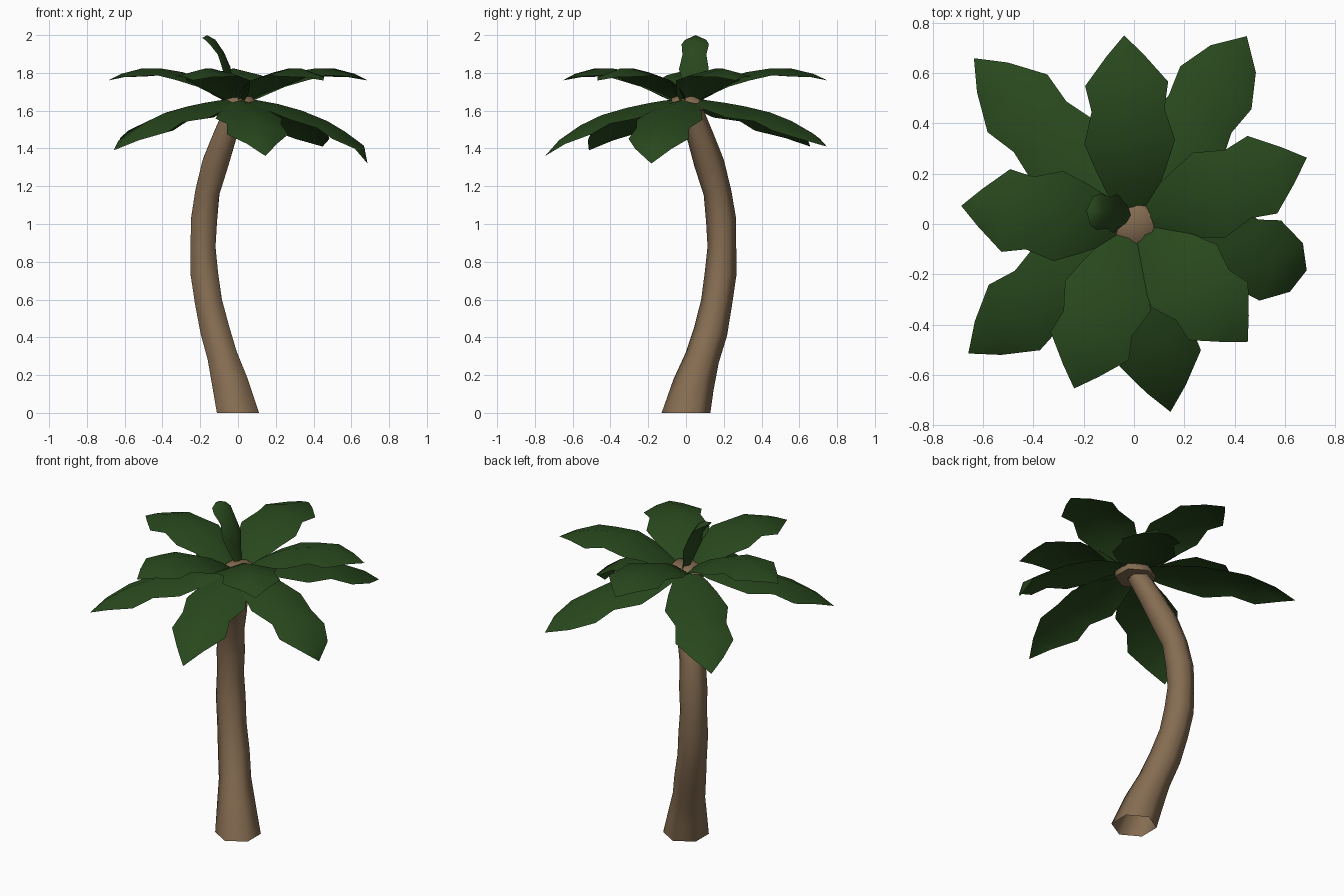
import bpy, bmesh, math
from mathutils import Vector

cube = bpy.data.objects.get("Cube")
if cube:
    bpy.data.objects.remove(cube, do_unlink=True)


def material(name, color):
    m = bpy.data.materials.new(name)
    m.use_nodes = True
    m.diffuse_color = (*color, 1)
    bsdf = m.node_tree.nodes["Principled BSDF"]
    bsdf.inputs["Base Color"].default_value = (*color, 1)
    bsdf.inputs["Roughness"].default_value = 0.9
    return m


BARK = material("bark_brown", (0.235, 0.15, 0.083))
GREEN = material("leaf_green", (0.021, 0.064, 0.012))


def finish(bm, name, mat, angle):
    mesh = bpy.data.meshes.new(name)
    bm.to_mesh(mesh)
    bm.free()
    mesh.materials.append(mat)
    ob = bpy.data.objects.new(name, mesh)
    bpy.context.collection.objects.link(ob)
    bpy.ops.object.select_all(action="DESELECT")
    ob.select_set(True)
    bpy.context.view_layer.objects.active = ob
    bpy.ops.object.shade_smooth_by_angle(angle=math.radians(angle))


def bridge(bm, rows, closed):
    """Quads between successive rows of vertices."""
    n = len(rows[0])
    for a, b in zip(rows, rows[1:]):
        for i in range(n if closed else n - 1):
            j = (i + 1) % n
            bm.faces.new((a[i], a[j], b[j], b[i]))


def tangents(pts):
    last = len(pts) - 1
    return [(pts[min(i + 1, last)] - pts[max(i - 1, 0)]).normalized()
            for i in range(last + 1)]


def tube(name, path, cap=False):
    """Six-sided tube along (x, y, z, radius) points, rings square to the path."""
    bm = bmesh.new()
    pts = [Vector(p[:3]) for p in path]
    rows = []
    for k, (c, t) in enumerate(zip(pts, tangents(pts))):
        if k == 0 or cap:
            t = Vector((0, 0, 1))
        u = Vector((0, 1, 0)).cross(t).normalized()
        v = t.cross(u)
        ring = []
        for i in range(6):
            a = math.tau * (i + 0.5) / 6
            ring.append(bm.verts.new(c + path[k][3] * (u * math.cos(a) + v * math.sin(a))))
        rows.append(ring)
    bridge(bm, rows, True)
    if cap:
        bm.faces.new(rows[-1])
    finish(bm, name, BARK, 75)


# Leaning, open-bottomed trunk
tube("trunk", [
    (0, 0, 0, 0.129), (-0.04, 0.04, 0.15, 0.11), (-0.08, 0.085, 0.29, 0.092),
    (-0.12, 0.13, 0.43, 0.09), (-0.156, 0.162, 0.585, 0.083),
    (-0.178, 0.183, 0.735, 0.084), (-0.185, 0.19, 0.88, 0.076),
    (-0.18, 0.186, 1.02, 0.08), (-0.162, 0.166, 1.17, 0.074),
    (-0.12, 0.123, 1.32, 0.08), (-0.075, 0.08, 1.45, 0.072),
    (-0.01, 0.02, 1.62, 0.062)])

# Flared collar where the leaves grow out
tube("crown_collar", [
    (-0.015, 0.02, 1.6, 0.06), (0, 0.01, 1.605, 0.115),
    (0, 0.01, 1.64, 0.115), (0.01, 0, 1.675, 0.07)], cap=True)

# Leaf outline: distance along the leaf and half width, with wavy edges
ALONG = (0.07, 0.15, 0.27, 0.42, 0.6, 0.75, 0.9, 1)
HALF = (0.055, 0.1, 0.14, 0.18, 0.145, 0.165)


def leaf(name, azimuth, path, width=1.0, fold=0.33, base=(0, 0), tip_half=0.075):
    """Creased sheet along an (outward, height) path turned to the azimuth."""
    bm = bmesh.new()
    a = math.radians(azimuth)
    out = Vector((math.cos(a), math.sin(a), 0))
    side = Vector((-math.sin(a), math.cos(a), 0))
    pts = [Vector((*base, z)) + out * r for r, z in path]
    rows = []
    for p, t, w in zip(pts, tangents(pts), (*HALF, tip_half)):
        w *= width
        drop = t.cross(side).normalized() * w * fold
        rows.append([bm.verts.new(p - side * w - drop), bm.verts.new(p),
                     bm.verts.new(p + side * w - drop)])
    bridge(bm, rows, False)
    tip = bm.verts.new(pts[-1])
    for i in range(2):
        bm.faces.new((rows[-1][i], rows[-1][i + 1], tip))
    bmesh.ops.recalc_face_normals(bm, faces=bm.faces[:])
    bm.faces.ensure_lookup_table()
    if bm.faces[0].normal.z < 0:
        bmesh.ops.reverse_faces(bm, faces=bm.faces[:])
    finish(bm, name, GREEN, 60)


# Upper ring: leaves that rise and then level out
RISE = (1.662, 1.705, 1.758, 1.803, 1.824, 1.822, 1.795, 1.76)
UPPER = [("back", 93, 0.75), ("left", 21, 0.735), ("front_left", -46, 0.65),
         ("front_right", -110, 0.695), ("right", 174, 0.69)]
for where, az, length in UPPER:
    leaf("upper_leaf_" + where, az, [(length * s, z) for s, z in zip(ALONG, RISE)],
         fold=0.25)

# Lower ring: leaves that stay level, then droop towards their own tip height
SAG = (0, 0.02, 0.07, 0.15, 0.28, 0.46, 0.72, 1)
LOWER = [("back_left", 59, 0.87, 1.41, 0.105), ("front", -79, 0.76, 1.36, 0.08),
         ("front_right", -142, 0.835, 1.39, 0.085), ("back_right", 134, 0.915, 1.41, 0.085)]
for where, az, length, tip_z, tip_half in LOWER:
    leaf("lower_leaf_" + where, az,
         [(length * s, 1.66 + (tip_z - 1.66) * f) for s, f in zip(ALONG, SAG)],
         tip_half=tip_half)

# Lower leaf whose tip hooks straight down
leaf("lower_leaf_left", -15,
     [(0.05, 1.66), (0.11, 1.655), (0.22, 1.635), (0.35, 1.6), (0.49, 1.545),
      (0.585, 1.49), (0.69, 1.415), (0.71, 1.32)], fold=0.28, tip_half=0.1)

# Young upright leaf curling over at the tip
leaf("young_leaf", 174,
     [(0.0, 1.66), (0.01, 1.71), (0.02, 1.77), (0.03, 1.83), (0.065, 1.91),
      (0.11, 1.975), (0.155, 2.0), (0.18, 1.985)],
     width=0.44, fold=0.45, base=(-0.01, 0.035), tip_half=0.13)
